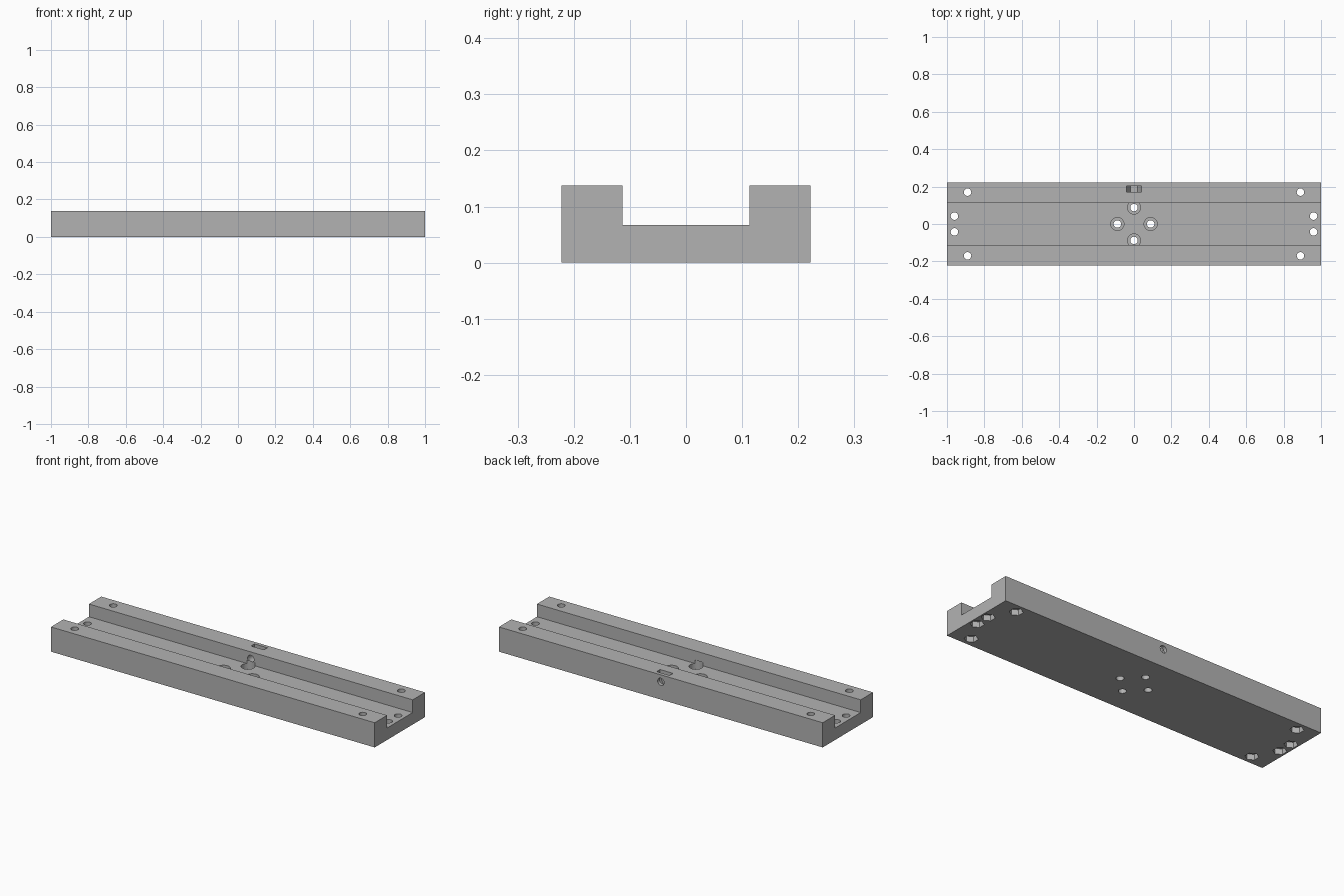
import bpy, bmesh, math
from mathutils import Matrix, Vector

cube = bpy.data.objects.get("Cube")
if cube:
    bpy.data.objects.remove(cube, do_unlink=True)

HALF_L, HALF_W, HEIGHT = 1.0, 0.222, 0.138
GROOVE, FLOOR = 0.113, 0.067
BORE = 0.02

grey = bpy.data.materials.new("plain_grey")
grey.use_nodes = True
grey.diffuse_color = (0.45, 0.45, 0.45, 1)
grey.node_tree.nodes["Principled BSDF"].inputs["Base Color"].default_value = (0.45, 0.45, 0.45, 1)


def add_object(name, bm):
    bmesh.ops.recalc_face_normals(bm, faces=bm.faces)
    mesh = bpy.data.meshes.new(name)
    bm.to_mesh(mesh)
    bm.free()
    mesh.materials.append(grey)
    obj = bpy.data.objects.new(name, mesh)
    bpy.context.collection.objects.link(obj)
    return obj


def extruded(name, points, direction):
    """Solid made by sweeping a flat outline along a vector."""
    bm = bmesh.new()
    face = bm.faces.new([bm.verts.new(p) for p in points])
    swept = bmesh.ops.extrude_face_region(bm, geom=[face])["geom"]
    verts = [v for v in swept if isinstance(v, bmesh.types.BMVert)]
    bmesh.ops.translate(bm, verts=verts, vec=Vector(direction))
    return add_object(name, bm)


def prisms(name, centres, radius, z0, z1, sides=32, turn=0.0):
    """Upright prisms at several places, joined in one mesh."""
    bm = bmesh.new()
    for x, y in centres:
        place = Matrix.Translation((x, y, (z0 + z1) / 2)) @ Matrix.Rotation(turn, 4, 'Z')
        bmesh.ops.create_cone(bm, cap_ends=True, segments=sides, radius1=radius,
                              radius2=radius, depth=z1 - z0, matrix=place)
    return add_object(name, bm)


# Channel body
half = [(HALF_W, 0), (HALF_W, HEIGHT), (GROOVE, HEIGHT), (GROOVE, FLOOR)]
profile = half + [(-y, z) for y, z in reversed(half)]
body = extruded("channel_body", [(-HALF_L, y, z) for y, z in profile], (2 * HALF_L, 0, 0))

# Hole positions
signs = [(a, b) for a in (-1, 1) for b in (-1, 1)]
bolts = [(0.89 * a, 0.17 * b) for a, b in signs] + [(0.96 * a, 0.042 * b) for a, b in signs]
centre = [(-0.089, 0), (0.089, 0), (0, -0.088), (0, 0.088)]

# Through holes, hex pockets below, screw head recesses in the groove
cutters = [
    prisms("through_holes", bolts + centre, BORE, -0.05, 0.2),
    prisms("nut_pockets", bolts, 0.035, -0.02, 0.031, 6),
    prisms("head_recesses", centre, 0.035, 0.036, 0.086),
]

# Side nut slot: lower half hexagonal, open to the rail top
r, mid = 0.04, 0.099
low = mid - r * math.sin(math.pi / 3)
outline = [(-r, 0.2), (-r, mid), (-r / 2, low), (r / 2, low), (r, mid), (r, 0.2)]
cutters.append(extruded("side_nut_slot", [(x, 0.172, z) for x, z in outline], (0, 0.03, 0)))

# Side screw hole through the back rail
ring = [(BORE * math.cos(math.tau * i / 32), 0.09, mid + BORE * math.sin(math.tau * i / 32))
        for i in range(32)]
cutters.append(extruded("side_screw_hole", ring, (0, 0.16, 0)))

# Cut everything out of the body
bpy.ops.object.select_all(action='DESELECT')
bpy.context.view_layer.objects.active = body
body.select_set(True)
for cutter in cutters:
    cutter.hide_render = True
    mod = body.modifiers.new(cutter.name, 'BOOLEAN')
    mod.operation, mod.solver, mod.object = 'DIFFERENCE', 'EXACT', cutter
    bpy.ops.object.modifier_apply(modifier=mod.name)
    bpy.data.objects.remove(cutter, do_unlink=True)

bpy.ops.object.shade_smooth_by_angle(angle=math.radians(30))
